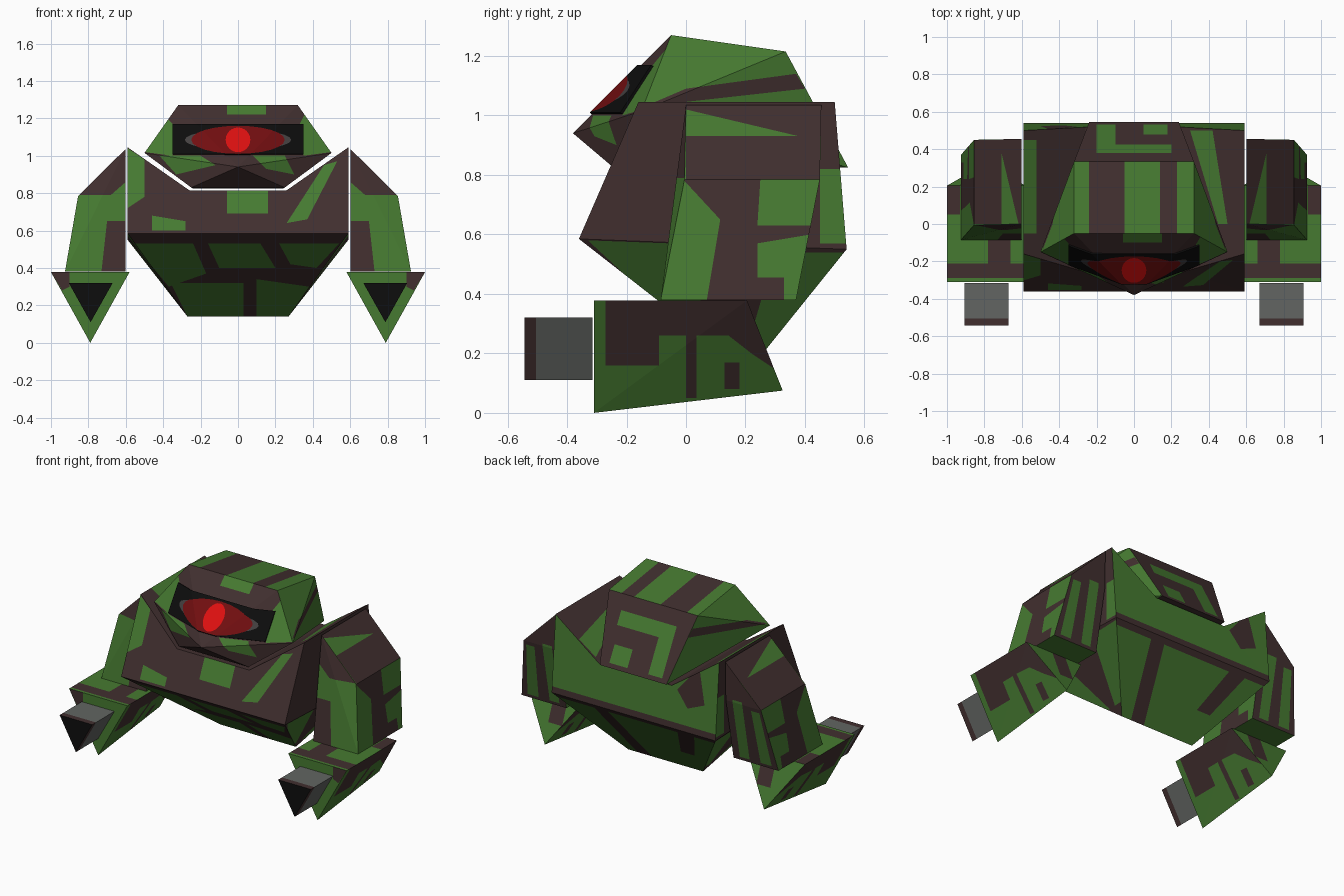
import bpy, bmesh, math
from mathutils import Vector

if "Cube" in bpy.data.objects:
    bpy.data.objects.remove(bpy.data.objects["Cube"])


def srgb(r, g, b):
    return tuple((c / 255 / 12.92) if c < 11 else ((c / 255 + 0.055) / 1.055) ** 2.4 for c in (r, g, b)) + (1,)


MATS = []
for mat_name, rgb in [("camo green", (70, 122, 49)), ("camo brown", (65, 47, 47)),
                      ("black", (13, 13, 13)), ("gun grey", (98, 101, 98)),
                      ("visor grey", (68, 64, 64)), ("dark red", (114, 14, 16)),
                      ("bright red", (222, 16, 16))]:
    m = bpy.data.materials.new(mat_name)
    m.diffuse_color = srgb(*rgb)
    m.use_nodes = True
    m.node_tree.nodes["Principled BSDF"].inputs["Base Color"].default_value = m.diffuse_color
    MATS.append(m)
GREEN, BROWN, BLACK, GREY, VISOR, DARK_RED, RED = range(7)
AXES = {'front': (0, 2), 'back': (0, 2), 'side': (1, 2), 'top': (0, 1)}


def facing(face, keys):
    n = face.normal
    score = {'front': -1.1 * n.y, 'back': n.y, 'side': abs(n.x), 'top': n.z}
    return max(keys, key=lambda k: score[k])


def patch(bm, key, keys, poly, mat):
    """Cut a convex outline into the faces looking along key and colour it."""
    bm.normal_update()
    cand = [f for f in bm.faces if facing(f, keys) == key]
    u, v = AXES[key]
    mid = [sum(p[i] for p in poly) / len(poly) for i in (0, 1)]
    for a, b in zip(poly, poly[1:] + poly[:1]):
        co, no = Vector((0, 0, 0)), Vector((0, 0, 0))
        co[u], co[v] = a
        no[u], no[v] = b[1] - a[1], a[0] - b[0]
        no.normalize()
        if (mid[0] - a[0]) * no[u] + (mid[1] - a[1]) * no[v] < 0:
            no = -no
        geom = list({e for f in cand for e in (*f.edges, *f.verts)}) + cand
        if not cand:
            return
        out = bmesh.ops.bisect_plane(bm, geom=geom, dist=1e-5, plane_co=co, plane_no=no)['geom']
        cand = [f for f in out if isinstance(f, bmesh.types.BMFace)
                and (f.calc_center_median() - co).dot(no) > 0]
    for f in cand:
        f.material_index = mat


def camo(bm, spec):
    bm.normal_update()
    for f in bm.faces:
        f.material_index = spec[facing(f, spec)][0]
    for key, (base, polys) in spec.items():
        for poly in polys:
            patch(bm, key, spec, poly, 1 - base)


def hull(points):
    bm = bmesh.new()
    for p in points:
        bm.verts.new(p)
    bmesh.ops.convex_hull(bm, input=bm.verts[:])
    bmesh.ops.dissolve_limit(bm, angle_limit=0.01, verts=bm.verts[:], edges=bm.edges[:])
    bmesh.ops.recalc_face_normals(bm, faces=bm.faces[:])
    return bm


def finish(name, bm, mirror=False):
    me = bpy.data.meshes.new(name)
    for m in MATS:
        me.materials.append(m)
    bm.to_mesh(me)
    bm.free()
    ob = bpy.data.objects.new(name, me)
    bpy.context.collection.objects.link(ob)
    if mirror:
        ob.modifiers.new("mirror", 'MIRROR').use_mirror_merge = False
    return ob


def box(a, b, c, d):
    return [(a, c), (b, c), (b, d), (a, d)]


# Torso: notched block with a keel-shaped underside
bm = bmesh.new()
front = [(-.59, -.36, .585), (.59, -.36, .585), (.59, -.16, 1.045),
         (.26, -.257, .815), (-.26, -.257, .815), (-.59, -.16, 1.045)]
back = [(x, y, z) for (x, _, z0), (y, z) in
        zip(front, [(.54, .55)] * 2 + [(.5, 1.045)] + [(.518, .815)] * 2 + [(.5, 1.045)]) for z0 in [z0]]
vs = [bm.verts.new(p) for p in front + back + [(-.27, .21, .14), (.27, .21, .14)]]
for f in [(0, 1, 3, 4), (1, 2, 3), (0, 4, 5), (7, 6, 10, 9), (7, 9, 8), (6, 11, 10),
          (2, 8, 9, 3), (3, 9, 10, 4), (4, 10, 11, 5), (1, 7, 8, 2), (0, 5, 11, 6),
          (0, 12, 13, 1), (7, 13, 12, 6), (1, 13, 7), (0, 6, 12)]:
    bm.faces.new([vs[i] for i in f])
bmesh.ops.recalc_face_normals(bm, faces=bm.faces[:])
chest = [box(-.06, .16, .69, .82), [(-.46, .6), (-.28, .6), (-.28, .65), (-.46, .68)],
         [(-.59, .72), (-.5, .78), (-.5, .98), (-.59, 1.04)],
         [(.26, .64), (.37, .66), (.53, .97), (.46, .95)]]
belly = [[(-.56, .53), (-.24, .53), (-.17, .37), (-.37, .3)],
         [(-.36, .32), (.03, .32), (.03, .14), (-.27, .14)],
         [(-.16, .53), (.12, .53), (.2, .4), (-.1, .4)],
         [(.1, .14), (.27, .14), (.38, .3), (.1, .34)],
         [(.22, .53), (.54, .53), (.42, .4), (.28, .42)]]
camo(bm, {'front': (BROWN, chest + belly),
          'back': (GREEN, [box(-.59, .59, .52, .59), [(.1, .14), (.2, .14), (.3, .52), (.2, .52)],
                           [(-.3, .3), (-.2, .3), (-.3, .52), (-.42, .52)],
                           [(-.5, .75), (-.38, .7), (-.3, .8), (-.45, .98)]]),
          'side': (BROWN, [[(-.33, .58), (-.06, .57), (.15, .2), (.08, .2)],
                           [(.3, .54), (.53, .54), (.27, .2), (.2, .2)],
                           box(.45, .55, .57, .82)]),
          'top': (BROWN, [box(-.59, -.52, -.05, .45), [(.3, .5), (.42, .5), (.5, 0), (.45, 0)]])})
finish("torso", bm)

# Head: faceted wedge sitting in the notch
HEAD = [(0, -.38, .94)] + [(s * x, y, z) for s in (-1, 1) for x, y, z in
        [(.32, -.05, 1.27), (.5, -.15, 1.015), (.32, .335, 1.215), (.24, .545, .825), (.25, -.25, .83)]]
bm = hull(HEAD)
camo(bm, {'front': (BROWN, [[(-.5, 1.02), (-.35, 1.0), (-.35, 1.17), (-.38, 1.2)],
                            [(.35, 1.0), (.5, 1.02), (.36, 1.23), (.33, 1.17)],
                            box(-.06, .15, 1.22, 1.28),
                            [(-.42, 1.0), (-.2, 1.0), (-.12, .95), (-.33, .9)],
                            [(.08, 1.0), (.25, 1.0), (.3, .9), (.15, .93)]]),
          'top': (GREEN, [box(-.24, -.05, -.1, .4), box(.14, .23, -.1, .4)]),
          'back': (BROWN, [box(-.2, -.1, .85, 1.13), box(-.1, .2, 1.05, 1.13), box(.05, .18, .85, .95)]),
          'side': (GREEN, [[(-.14, 1.03), (.4, 1.09), (.37, 1.14), (0, 1.09)]])})
finish("head", bm)


# Visor: thin plate following the folded face, with the eye cut into it
def oval(a, b):
    pts = []
    for i in range(24):
        c, s = math.cos(i * math.pi / 12), math.sin(i * math.pi / 12)
        pts.append((a * c, 1.085 + b * s))
    return pts


bm = hull(HEAD)
keys = ('front', 'back', 'side', 'top')
for shape, mat in [(box(-.35, .35, 1.01, 1.17), BLACK), (oval(.285, .055), VISOR),
                   (oval(.25, .075), DARK_RED), (oval(.066, .066), RED)]:
    patch(bm, 'front', keys, shape, mat)
bmesh.ops.delete(bm, geom=[f for f in bm.faces if f.material_index == 0], context='FACES')
bmesh.ops.translate(bm, verts=bm.verts[:], vec=(0, -.013, 0))
plate = finish("visor", bm).modifiers.new("thickness", 'SOLIDIFY')
plate.thickness, plate.offset = .009, -1

# Upper arms: sloped shoulder plates, sheared forward at the bottom
bm = hull([(x, y0 + d, z) for d in (0, .455) for x, y0, z in
           [(.602, 0, 1.035), (.602, -.005, .785), (.855, -.005, .785), (.602, -.085, .38), (.925, -.085, .38)]])
camo(bm, {'side': (GREEN, [box(0, .45, .785, .93), [(0, 1.02), (.38, .93), (.46, .93), (.46, 1.04), (0, 1.04)],
                           [(-.01, .785), (.25, .785), (.24, .63), (.115, .65)],
                           [(.115, .65), (.24, .63), (.24, .38), (.07, .38)],
                           [(.24, .57), (.42, .6), (.42, .63), (.24, .63)],
                           box(.24, .33, .38, .455)]),
          'front': (GREEN, [[(.6, .86), (.6, 1.04), (.86, .79), (.68, .79)],
                            [(.6, .38), (.73, .38), (.7, .65), (.6, .65)]]),
          'back': (BROWN, [box(.65, .72, .4, .8), [(.8, .4), (.88, .4), (.84, .76), (.78, .76)]])})
finish("upper_arms", bm, True)

# Forearms: triangular prisms
bm = hull([(.58, -.31, .378), (1, -.31, .378), (.79, -.31, 0), (.58, .205, .378), (1, .205, .378), (.79, .325, .075)])
camo(bm, {'side': (GREEN, [box(-.27, -.09, .16, .38), [(-.09, .26), (.25, .26), (.21, .38), (-.09, .38)],
                           box(0, .035, .05, .26), box(.13, .18, .08, .17),
                           [(.13, .26), (.25, .26), (.31, .13), (.22, .2)]]),
          'front': (GREEN, [[(.9, .38), (1, .38), (.94, .28), (.9, .3)]]),
          'top': (GREEN, [box(.58, 1, -.29, -.21), box(.93, 1, .05, .21), box(.66, .78, -.21, .1)]),
          'back': (GREEN, [box(.7, .8, .2, .38)])})
finish("forearms", bm, True)

# Gun barrels: small grey prisms with a brown rim and black muzzle
bm = hull([(x, y, z) for y in (-.543, -.315) for x, z in [(.67, .32), (.905, .32), (.788, .11)]])
bmesh.ops.bisect_plane(bm, geom=bm.verts[:] + bm.edges[:] + bm.faces[:], plane_co=(0, -.505, 0), plane_no=(0, 1, 0))
bm.normal_update()
for f in bm.faces:
    f.material_index = BLACK if f.normal.y < -.9 else BROWN if f.calc_center_median().y < -.505 else GREY
finish("gun_barrels", bm, True)
